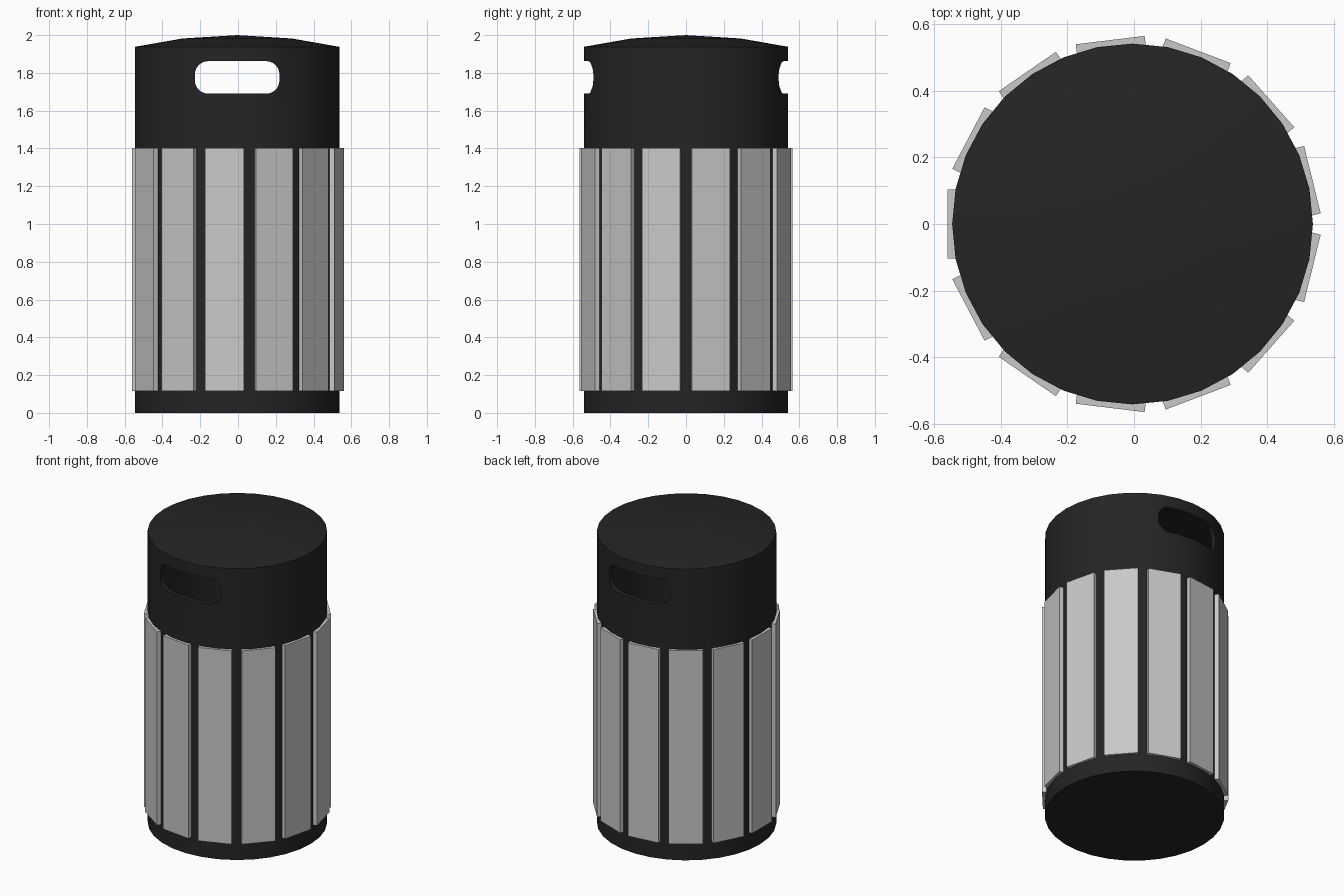
import bpy, bmesh, math
from mathutils import Matrix, Vector

cube = bpy.data.objects.get("Cube")
if cube:
    bpy.data.objects.remove(cube, do_unlink=True)

AXIS_X = -0.0044      # the uneven slat count shifts the axis off centre
RADIUS, INNER = 0.541, 0.51
SEAM = 1.47
SLATS = 13


def make_material(name, color):
    mat = bpy.data.materials.new(name)
    mat.use_nodes = True
    mat.diffuse_color = color
    bsdf = mat.node_tree.nodes["Principled BSDF"]
    bsdf.inputs["Base Color"].default_value = color
    bsdf.inputs["Roughness"].default_value = 0.7
    return mat


black = make_material("black", (0.018, 0.018, 0.018, 1))
grey = make_material("light grey", (0.58, 0.58, 0.58, 1))


def make_object(name, bm, mat):
    bmesh.ops.recalc_face_normals(bm, faces=bm.faces)
    mesh = bpy.data.meshes.new(name)
    bm.to_mesh(mesh)
    bm.free()
    mesh.materials.append(mat)
    obj = bpy.data.objects.new(name, mesh)
    bpy.context.collection.objects.link(obj)
    return obj


def select_only(obj):
    bpy.ops.object.select_all(action='DESELECT')
    obj.select_set(True)
    bpy.context.view_layer.objects.active = obj


def lathe(name, profile, mat, sides=32):
    """Turn an (r, z) profile around the upright axis."""
    bm = bmesh.new()
    verts = [bm.verts.new((r, 0, z)) for r, z in profile]
    edges = [bm.edges.new(pair) for pair in zip(verts, verts[1:])]
    bmesh.ops.spin(bm, geom=verts + edges, axis=(0, 0, 1), cent=(0, 0, 0),
                   angle=math.tau, steps=sides)
    bmesh.ops.remove_doubles(bm, verts=bm.verts, dist=0.0005)
    bmesh.ops.translate(bm, verts=bm.verts, vec=(AXIS_X, 0, 0))
    return make_object(name, bm, mat)


def slot_cutter(half_width, z_low, z_high, corner):
    """Rounded rectangle pushed through from front to back."""
    bm = bmesh.new()
    mid, half_height = (z_low + z_high) / 2, (z_high - z_low) / 2
    verts = []
    for quarter, (sx, sz) in enumerate([(1, 1), (-1, 1), (-1, -1), (1, -1)]):
        for step in range(7):
            a = (quarter + step / 6) * math.pi / 2
            x = sx * (half_width - corner) + corner * math.cos(a)
            z = sz * (half_height - corner) + corner * math.sin(a)
            verts.append(bm.verts.new((AXIS_X + x, -1, mid + z)))
    face = bm.faces.new(verts)
    out = bmesh.ops.extrude_face_region(bm, geom=[face])
    moved = [v for v in out["geom"] if isinstance(v, bmesh.types.BMVert)]
    bmesh.ops.translate(bm, verts=moved, vec=(0, 2, 0))
    return make_object("slot_cutter", bm, black)


# Hollow bin body with a floor
body = lathe("bin_body", [(0, 0), (RADIUS, 0), (RADIUS, SEAM), (INNER, SEAM),
                          (INNER, 0.03), (0, 0.03)], black)

# Hollow lid with a shallow dome
lid = lathe("lid", [(0, 2), (0.29, 1.982), (RADIUS, 1.938), (RADIUS, SEAM),
                    (INNER, SEAM), (INNER, 1.91), (0, 1.96)], black)
bm = bmesh.new()
bm.from_mesh(lid.data)
# Close the lower rim
bmesh.ops.recalc_face_normals(bm, faces=bm.faces)
bm.to_mesh(lid.data)
bm.free()

# Openings in the front and back of the lid
cutter = slot_cutter(0.224, 1.69, 1.862, 0.07)
cutter.hide_render = True
cut = lid.modifiers.new("openings", 'BOOLEAN')
cut.operation = 'DIFFERENCE'
cut.solver = 'EXACT'
cut.object = cutter
select_only(lid)
bpy.ops.object.modifier_apply(modifier=cut.name)
bpy.data.objects.remove(cutter, do_unlink=True)

for part in (body, lid):
    select_only(part)
    bpy.ops.object.shade_smooth_by_angle(angle=math.radians(30))

# Flat slats around the body
thickness, width, low, high = 0.035, 0.208, 0.115, 1.402
for i in range(SLATS):
    bm = bmesh.new()
    bmesh.ops.create_cube(bm, size=1)
    bmesh.ops.scale(bm, verts=bm.verts, vec=(thickness, width, high - low))
    bmesh.ops.translate(bm, verts=bm.verts,
                        vec=(0.5556 - thickness / 2, 0, (low + high) / 2))
    turn = Matrix.Rotation(math.pi + i * math.tau / SLATS, 4, 'Z')
    bmesh.ops.transform(bm, verts=bm.verts,
                        matrix=Matrix.Translation(Vector((AXIS_X, 0, 0))) @ turn)
    make_object(f"slat_{i + 1}", bm, grey)
